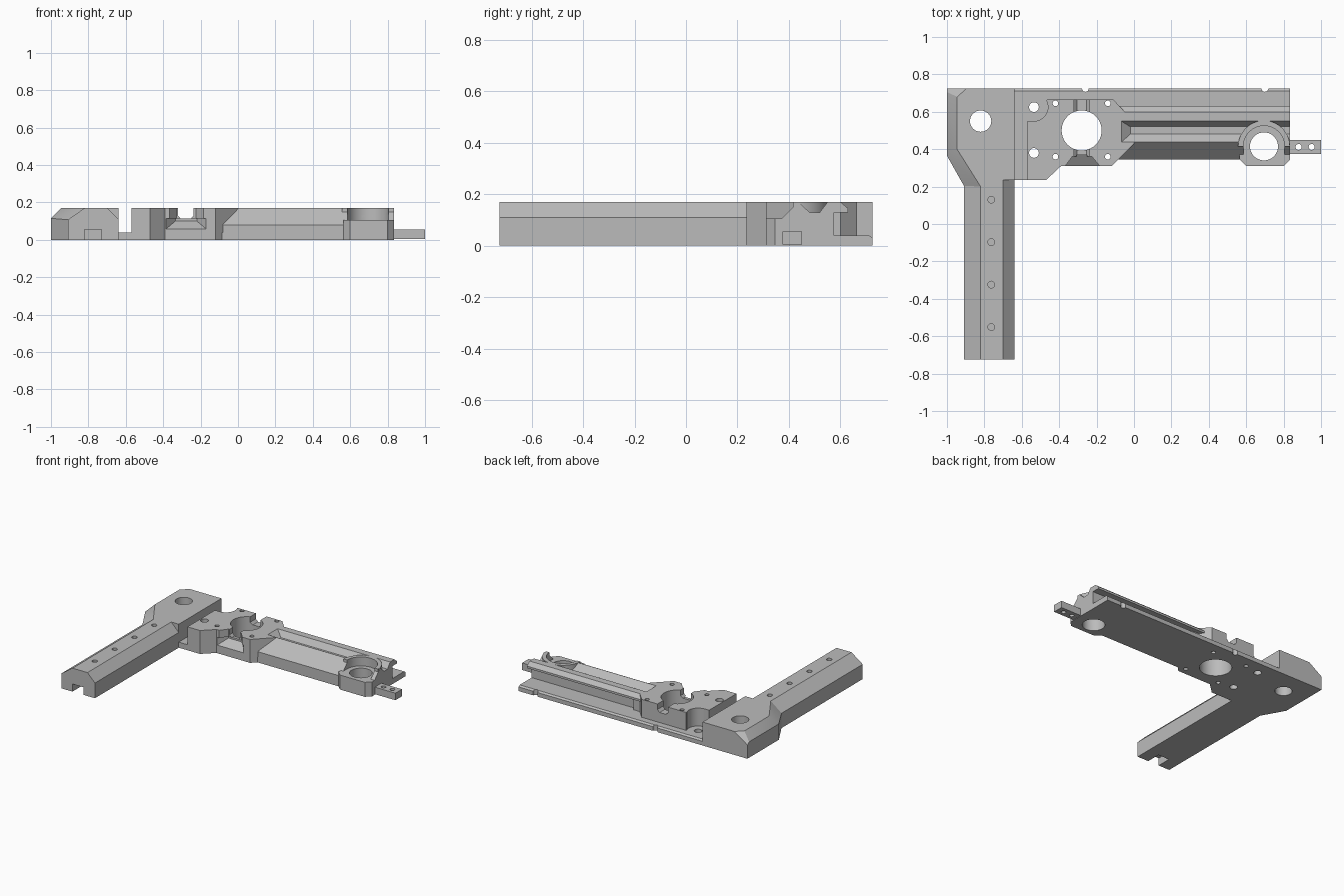
import bpy, bmesh, math
from mathutils import Vector

if "Cube" in bpy.data.objects:
    bpy.data.objects.remove(bpy.data.objects["Cube"])

TOP = 0.17      # height of the raised surfaces
PLATE = 0.04    # thickness of the base plate

grey = bpy.data.materials.new("machined grey")
grey.use_nodes = True
grey.diffuse_color = (0.5, 0.5, 0.5, 1)
grey.node_tree.nodes["Principled BSDF"].inputs["Base Color"].default_value = (0.5, 0.5, 0.5, 1)


def finish(name, bm):
    bmesh.ops.recalc_face_normals(bm, faces=bm.faces)
    mesh = bpy.data.meshes.new(name)
    bm.to_mesh(mesh)
    bm.free()
    mesh.materials.append(grey)
    obj = bpy.data.objects.new(name, mesh)
    bpy.context.collection.objects.link(obj)
    return obj


def prism(name, outline, lo, hi, axis="z"):
    """Extrude a 2D outline along one axis."""
    place = {"x": lambda a, b, t: (t, a, b),
             "y": lambda a, b, t: (a, t, b),
             "z": lambda a, b, t: (a, b, t)}[axis]
    bm = bmesh.new()
    face = bm.faces.new([bm.verts.new(place(a, b, lo)) for a, b in outline])
    new = bmesh.ops.extrude_face_region(bm, geom=[face])["geom"]
    move = Vector(place(0, 0, hi - lo))
    bmesh.ops.translate(bm, vec=move, verts=[v for v in new if isinstance(v, bmesh.types.BMVert)])
    return finish(name, bm)


def rect(x0, x1, y0, y1):
    return [(x0, y0), (x1, y0), (x1, y1), (x0, y1)]


def arc(x, y, r, start=0, end=360, n=40):
    full = end - start == 360
    steps = [start + (end - start) * i / (n if full else n - 1) for i in range(n)]
    return [(x + r * math.cos(math.radians(s)), y + r * math.sin(math.radians(s))) for s in steps]


def loft(name, ring_a, ring_b):
    """Convex solid between two rings of 3D points."""
    bm = bmesh.new()
    verts = [bm.verts.new(p) for p in ring_a + ring_b]
    bmesh.ops.convex_hull(bm, input=verts)
    return finish(name, bm)


def slice_off(obj, p, q, r):
    """Remove everything above the plane through three points."""
    p, q, r = Vector(p), Vector(q), Vector(r)
    n = (q - p).cross(r - p).normalized()
    if n.z < 0:
        n = -n
    bm = bmesh.new()
    bm.from_mesh(obj.data)
    cut = bmesh.ops.bisect_plane(bm, geom=bm.verts[:] + bm.edges[:] + bm.faces[:],
                                 plane_co=p, plane_no=n, clear_outer=True)["geom_cut"]
    bmesh.ops.holes_fill(bm, edges=[e for e in cut if isinstance(e, bmesh.types.BMEdge)])
    bmesh.ops.recalc_face_normals(bm, faces=bm.faces)
    bm.to_mesh(obj.data)
    bm.free()


def carve(parts, cutter):
    """Subtract a cutter from the parts, then discard it."""
    cutter.hide_render = True
    for part in parts:
        mod = part.modifiers.new("cut", "BOOLEAN")
        mod.operation, mod.solver, mod.object = "DIFFERENCE", "EXACT", cutter
        bpy.context.view_layer.objects.active = part
        bpy.ops.object.modifier_apply(modifier=mod.name)
    bpy.data.objects.remove(cutter)


def drill(parts, x, y, r, z0=-0.1, z1=0.3):
    carve(parts, prism("drill", arc(x, y, r), z0, z1))


# Long arm with bevelled shoulders and an end notch
arm = prism("arm", [(-.91, 0), (-.64, 0), (-.64, .11), (-.70, TOP), (-.82, TOP), (-.91, .107)],
            -.725, .235, "y")
carve([arm], prism("notch", rect(-.82, -.73, -.1, .055), -.8, -.62, "y"))
for i in range(4):
    drill([arm], -.763, .13 - i * .227, .018, .13)

# Corner block with sloped outer edges
corner = prism("corner_block", [(-1, .725), (-1, .365), (-.907, .2), (-.70, .2), (-.70, .235),
                                (-.64, .235), (-.64, .725)], 0, TOP)
slice_off(corner, (-1, 0, .115), (-1, 1, .115), (-.945, 0, TOP))
slice_off(corner, (-1, .365, .115), (-.907, .2, .107), (-.82, .2, TOP))
slice_off(corner, (-1, .705, .115), (-.945, .68, TOP), (-.895, .725, TOP))
drill([corner, arm], -.82, .55, .057)

# Base plate
front_edge = [(-.70, .235), (-.47, .235), (-.39, .31), (-.12, .31), (-.085, .345), (.565, .345),
              (.6, .31), (.80, .31), (.835, .345)]
base = prism("base_plate", front_edge + [(.835, .725), (-.70, .725)], 0, PLATE)
slice_off(base, (0, .712, PLATE), (1, .712, PLATE), (0, .725, .03))
for x in (-.26, .70):
    drill([base], x, .725, .018)

# Raised bearing block with a rounded bay around one bolt hole
bay = arc(-.535, .625, .075, 40, -90, 12)
block = prism("bearing_block", [(-.57, .235), (-.47, .235), (-.39, .31), (-.12, .31), (0, .43),
                                (0, .6), (-.05, .6), (-.11, .665), (-.465, .665)]
              + bay[1:] + [(-.57, .55)], PLATE, TOP)
carve([block], loft("front_pocket",
                    [(x, .29, z) for x in (-.40, -.155) for z in (.045, .115)],
                    [(x, .37, z) for x in (-.335, -.22) for z in (.10, .115)]))
carve([block], loft("top_pocket",
                    [(x, .30, z) for x in (-.375, -.175) for z in (.11, .2)],
                    [(x, .36, z) for x in (-.33, -.225) for z in (.115, .2)]))
carve([block], loft("cross_slot", [(x, .2, z) for x in (-.322, -.237) for z in (.13, .2)]
                    + [(x, .2, .113) for x in (-.305, -.254)],
                    [(x, .75, z) for x in (-.322, -.237) for z in (.13, .2)]
                    + [(x, .75, .113) for x in (-.305, -.254)]))

# Long rail with a front slope and an undercut back groove
rail = prism("rail", [(.345, PLATE), (.345, .078), (.435, TOP), (.6, TOP), (.63, .145), (.63, .13),
                      (.575, .13), (.575, PLATE)], -.08, .835, "x")
carve([rail, block], loft("channel",
                          [(x, y, .13) for x in (-.02, .9) for y in (.48, .52)],
                          [(x, y, .18) for x in (-.08, .9) for y in (.427, .558)]))

# Ring seat: octagonal foot in front, half ring wall behind
seat_x, seat_y = .695, .415
foot = prism("seat_foot", [(.565, .345), (.6, .31), (.80, .31), (.835, .345), (.835, .45), (.565, .45)],
             PLATE, .105)
wall = prism("seat_wall", arc(seat_x, seat_y, .138, 0, 180), PLATE, TOP)
carve([rail], prism("front_opening", rect(.585, .805, .2, seat_y), .105, .3))
drill([rail, wall], seat_x, seat_y, .11, .105)
drill([rail, wall, foot, base], seat_x, seat_y, .075)

# Bores and bolt holes through block and plate
drill([block, base], -.28, .50, .107)
for y in (.38, .625):
    drill([block, base], -.535, y, .026)
for x in (-.42, -.14):
    for y in (.36, .645):
        drill([block, base], x, y, .015)

# End tab with two bolt holes
tab = prism("end_tab", rect(.83, 1, .375, .45), .004, .055)
for x in (.88, .95):
    drill([tab], x, .412, .016)

# Smooth the bores, keep the machined edges sharp
for part in (arm, corner, base, block, rail, foot, wall, tab):
    bpy.ops.object.select_all(action="DESELECT")
    part.select_set(True)
    bpy.context.view_layer.objects.active = part
    bpy.ops.object.shade_smooth_by_angle(angle=math.radians(25))
